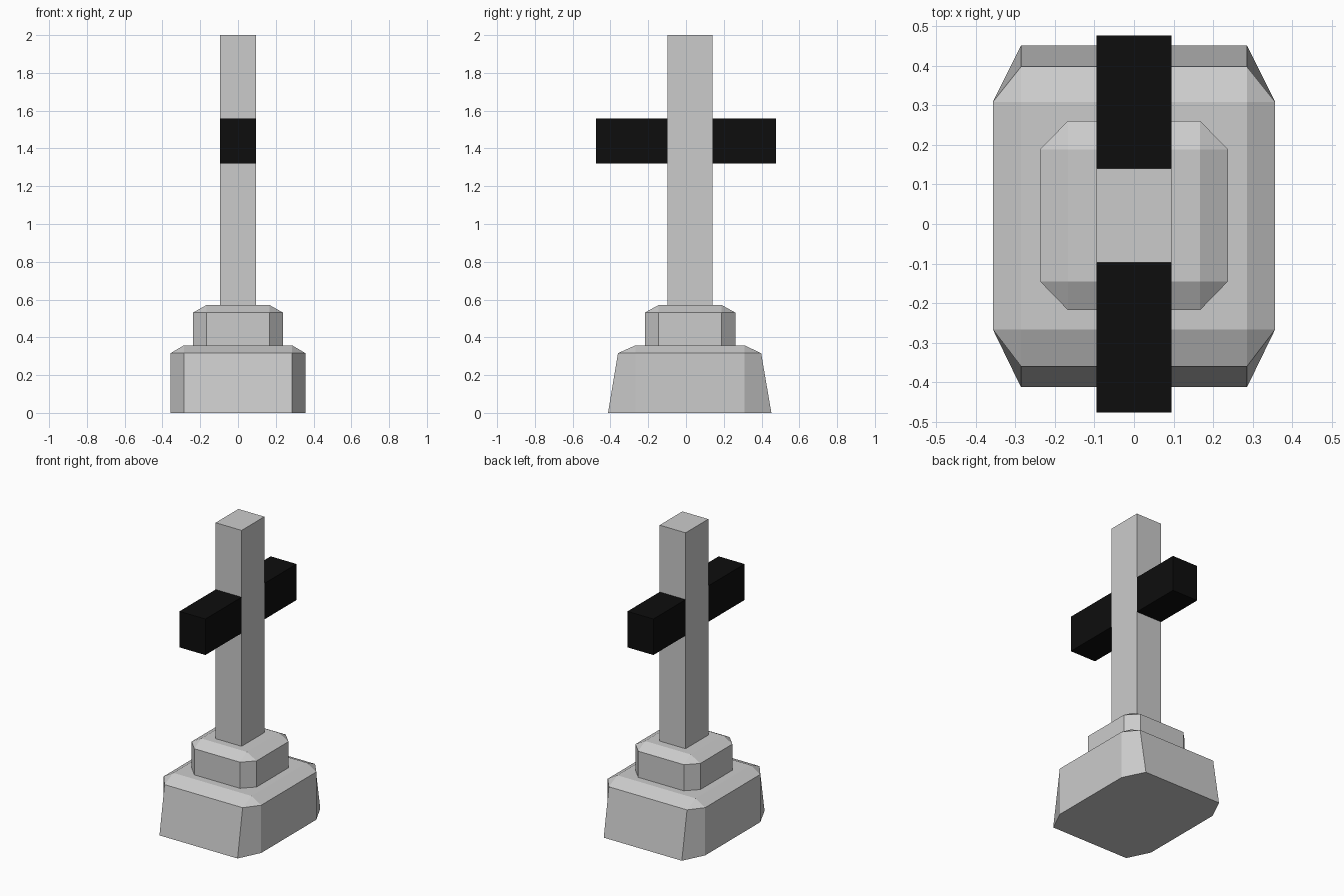
import bpy, bmesh

if "Cube" in bpy.data.objects:
    bpy.data.objects.remove(bpy.data.objects["Cube"])


def finish(name, bm):
    bmesh.ops.remove_doubles(bm, verts=bm.verts, dist=0.0005)
    bmesh.ops.recalc_face_normals(bm, faces=bm.faces)
    mesh = bpy.data.meshes.new(name)
    bm.to_mesh(mesh)
    bm.free()
    obj = bpy.data.objects.new(name, mesh)
    bpy.context.collection.objects.link(obj)
    return obj


def box(name, lo, hi):
    bm = bmesh.new()
    bmesh.ops.create_cube(bm, size=1)
    for v in bm.verts:
        v.co = [lo[i] if v.co[i] < 0 else hi[i] for i in range(3)]
    return finish(name, bm)


def tier(name, x_in, x_out, y_in, sections):
    """Loft clipped-corner rings: each section is (z, outer x, front y, back y)."""
    bm = bmesh.new()
    f, b = y_in
    rings = []
    for z, xo, yf, yb in sections:
        pts = [(-x_in, yf), (x_in, yf), (xo, f), (xo, b),
               (x_in, yb), (-x_in, yb), (-xo, b), (-xo, f)]
        rings.append([bm.verts.new((x, y, z)) for x, y in pts])
    for lower, upper in zip(rings, rings[1:]):
        for i in range(8):
            j = (i + 1) % 8
            # the top ring collapses to a rectangle, so its corners are triangles
            if (upper[i].co - upper[j].co).length < 0.0005:
                bm.faces.new((lower[i], lower[j], upper[i]))
            else:
                bm.faces.new((lower[i], lower[j], upper[j], upper[i]))
    bm.faces.new(rings[0][::-1])
    top = rings[-1]
    bm.faces.new((top[0], top[1], top[4], top[5]))
    return finish(name, bm)


# Stepped plinth: flared lower block and straight upper block
tier("lower_plinth", 0.286, 0.357, (-0.267, 0.309), [
    (0.0, 0.357, -0.413, 0.452),
    (0.316, 0.357, -0.36, 0.398),
    (0.358, 0.286, -0.267, 0.309)])
tier("upper_plinth", 0.167, 0.238, (-0.145, 0.189), [
    (0.358, 0.238, -0.218, 0.261),
    (0.531, 0.238, -0.218, 0.261),
    (0.571, 0.167, -0.145, 0.189)])

# Upright post
box("post", (-0.095, -0.098, 0.571), (0.095, 0.14, 2.0))

# Black cross arms
black = bpy.data.materials.new("black")
black.diffuse_color = (0.004, 0.004, 0.004, 1)
black.use_nodes = True
black.node_tree.nodes["Principled BSDF"].inputs["Base Color"].default_value = black.diffuse_color
for name, y0, y1 in (("front_arm", -0.477, -0.098), ("back_arm", 0.14, 0.477)):
    arm = box(name, (-0.095, y0, 1.32), (0.095, y1, 1.558))
    arm.data.materials.append(black)
